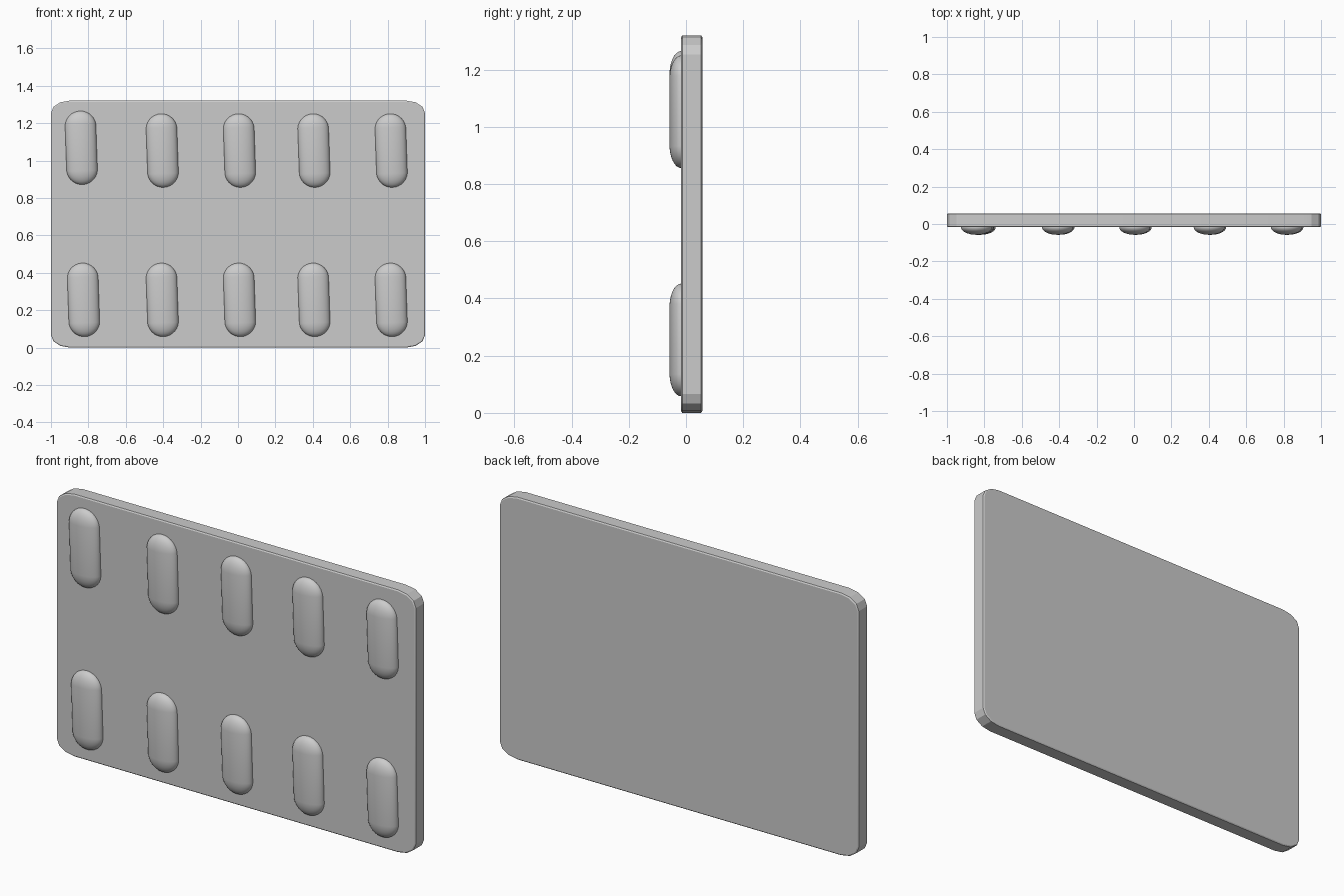
import bpy, bmesh
from math import sin, cos, pi, radians

cube = bpy.data.objects.get("Cube")
if cube:
    bpy.data.objects.remove(cube, do_unlink=True)

grey = bpy.data.materials.new("plain grey")
grey.use_nodes = True
colour = (0.6, 0.6, 0.6, 1)
grey.diffuse_color = colour
grey.node_tree.nodes["Principled BSDF"].inputs["Base Color"].default_value = colour


def finish(bm, name, angle):
    """Turn a bmesh into a shaded object with the grey material."""
    bmesh.ops.recalc_face_normals(bm, faces=bm.faces)
    mesh = bpy.data.meshes.new(name)
    bm.to_mesh(mesh)
    bm.free()
    mesh.materials.append(grey)
    obj = bpy.data.objects.new(name, mesh)
    bpy.context.collection.objects.link(obj)
    bpy.ops.object.select_all(action="DESELECT")
    obj.select_set(True)
    bpy.context.view_layer.objects.active = obj
    bpy.ops.object.shade_smooth_by_angle(angle=radians(angle))
    return obj


WIDTH, HEIGHT = 2.0, 1.32
FRONT, BACK = -0.017, 0.057


def outline(inset):
    """Rounded rectangle with elliptical three-segment corners."""
    rx, rz = 0.1, 0.066
    points = []
    for quarter, (sx, sz) in enumerate([(1, 1), (-1, 1), (-1, -1), (1, -1)]):
        for step in range(4):
            a = (quarter + step / 3) * pi / 2
            x = sx * (WIDTH / 2 - rx) + (rx - inset) * cos(a)
            z = sz * (HEIGHT / 2 - rz) + (rz - inset) * sin(a)
            points.append((x, z + HEIGHT / 2))
    return points


# Flat plate with a thin softened rim
bm = bmesh.new()
rings = []
for y, inset in [(FRONT, 0.006), (FRONT + 0.004, 0), (BACK - 0.004, 0), (BACK, 0.006)]:
    rings.append([bm.verts.new((x, y, z)) for x, z in outline(inset)])
for a, b in zip(rings, rings[1:]):
    for i in range(len(a)):
        j = (i + 1) % len(a)
        bm.faces.new((a[i], a[j], b[j], b[i]))
bm.faces.new(rings[0])
bm.faces.new(rings[-1])
finish(bm, "plate", 20)


def make_pill(name, x, z):
    """Flattened capsule half sunk into the plate, leaning slightly."""
    radius, depth, half_straight = 0.083, 0.041, 0.114
    bm = bmesh.new()
    bmesh.ops.create_uvsphere(bm, u_segments=32, v_segments=15, radius=radius)
    for v in bm.verts:
        v.co.y *= depth / radius
        v.co.z += half_straight if v.co.z > 0 else -half_straight
    pill = finish(bm, name, 40)
    pill.location = (x, FRONT, z)
    pill.rotation_euler.y = radians(-2)


# Two rows of pills; the upper outer one sits a little off the grid
for col, x in enumerate([-0.826, -0.405, 0.008, 0.406, 0.819]):
    make_pill(f"lower_pill_{col + 1}", x, 0.255)
    shift = 0.015 if col == 0 else 0
    make_pill(f"upper_pill_{col + 1}", x - shift * 0.8, 1.053 + shift)
